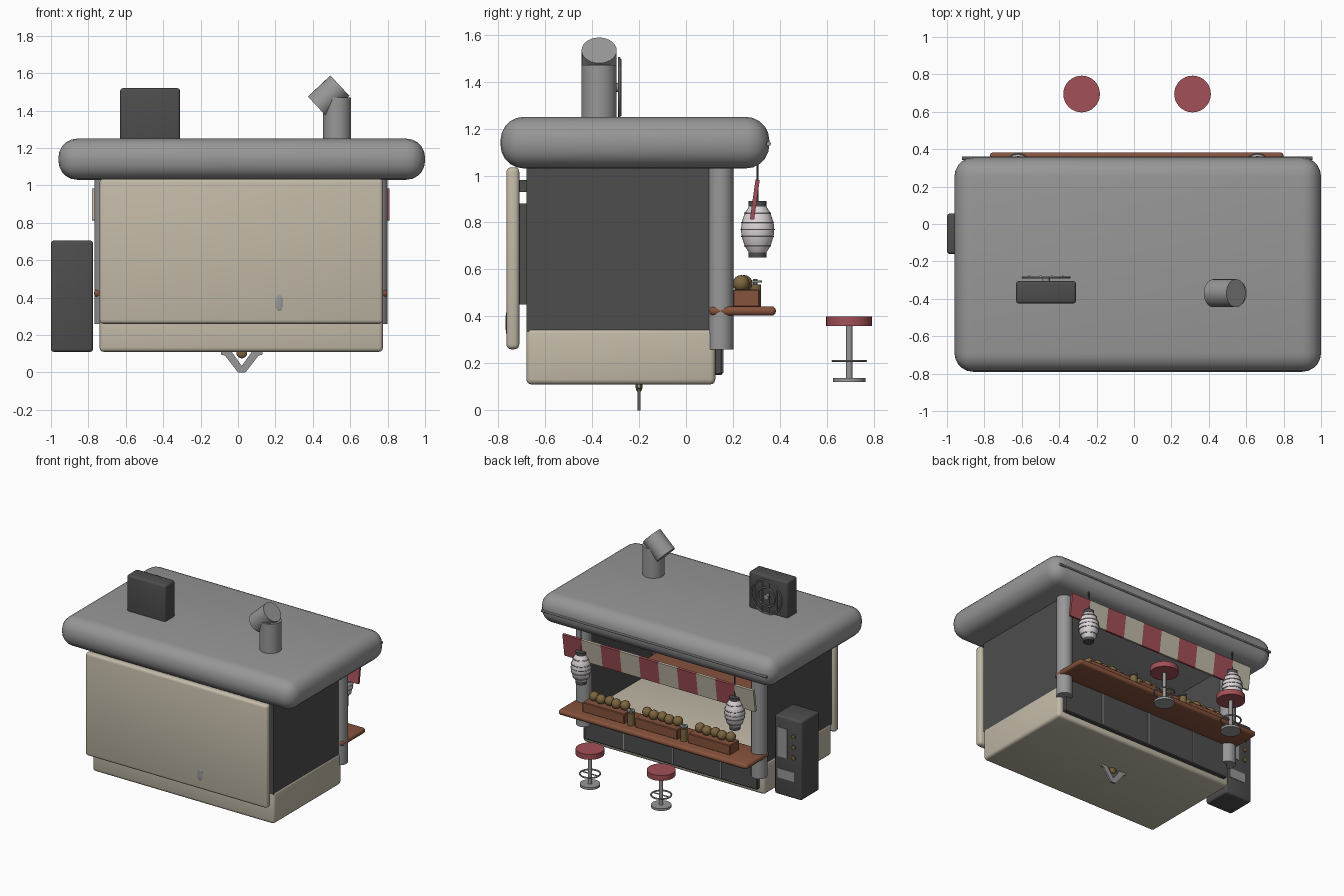
import bpy, bmesh, math
from mathutils import Vector, Matrix

if "Cube" in bpy.data.objects:
    bpy.data.objects.remove(bpy.data.objects["Cube"])


def material(name, c):
    m = bpy.data.materials.new(name)
    m.diffuse_color = (*c, 1)
    m.use_nodes = True
    m.node_tree.nodes["Principled BSDF"].inputs["Base Color"].default_value = m.diffuse_color
    return m


GREY = material("grey metal", (0.31, 0.31, 0.31))
DARK = material("dark panel", (0.075, 0.075, 0.075))
BEIGE = material("beige shell", (0.54, 0.49, 0.39))
BROWN = material("brown wood", (0.24, 0.085, 0.045))
RED = material("red cloth", (0.36, 0.08, 0.095))
WHITE = material("white paper", (0.72, 0.66, 0.69))
BUN = material("bun brown", (0.2, 0.13, 0.05))


def finish(name, bm, mats, smooth=True):
    me = bpy.data.meshes.new(name)
    bmesh.ops.recalc_face_normals(bm, faces=bm.faces[:])
    bm.to_mesh(me)
    bm.free()
    for m in (mats if isinstance(mats, list) else [mats]):
        me.materials.append(m)
    ob = bpy.data.objects.new(name, me)
    bpy.context.collection.objects.link(ob)
    if smooth:
        bpy.ops.object.select_all(action='DESELECT')
        ob.select_set(True)
        bpy.context.view_layer.objects.active = ob
        bpy.ops.object.shade_smooth_by_angle(angle=math.radians(35))
    return ob


def box(name, x, y, z, mat, bevel=0, seg=3):
    bm = bmesh.new()
    bmesh.ops.create_cube(bm, size=1)
    for v in bm.verts:
        v.co = [(r[0] + r[1]) / 2 + c * (r[1] - r[0]) for r, c in zip((x, y, z), v.co)]
    if bevel:
        bmesh.ops.bevel(bm, geom=bm.edges[:], offset=bevel, segments=seg, profile=0.5, affect='EDGES')
    return finish(name, bm, mat)


def rod(name, a, b, r, mat, n=24):
    a, b = Vector(a), Vector(b)
    bm = bmesh.new()
    rot = (b - a).to_track_quat('Z', 'Y').to_matrix().to_4x4()
    bmesh.ops.create_cone(bm, cap_ends=True, segments=n, radius1=r, radius2=r, depth=(b - a).length,
                          matrix=Matrix.Translation((a + b) / 2) @ rot)
    return finish(name, bm, mat)


def ball(name, p, r, mat, scale=(1, 1, 1)):
    bm = bmesh.new()
    bmesh.ops.create_uvsphere(bm, u_segments=14, v_segments=8, radius=r,
                              matrix=Matrix.Translation(p) @ Matrix.Diagonal((*scale, 1)))
    return finish(name, bm, mat)


def ring(name, p, R, r, mat, rot=(0, 0, 0)):
    bpy.ops.mesh.primitive_torus_add(location=p, rotation=rot, major_radius=R, minor_radius=r,
                                     major_segments=28, minor_segments=6)
    ob = bpy.context.object
    ob.name = name
    ob.data.materials.append(mat)
    bpy.ops.object.shade_smooth_by_angle(angle=math.radians(50))


# roof and trim
box("roof", (-0.96, 1.0), (-0.79, 0.355), (1.03, 1.25), GREY, 0.1, 5)
rod("roof_trim", (-0.92, 0.352, 1.135), (0.955, 0.352, 1.135), 0.01, GREY, 8)

# body: tub, dark walls, back panel with hinges
box("tub", (-0.74, 0.775), (-0.68, 0.125), (0.11, 0.35), BEIGE, 0.022)
box("rear_wall", (-0.735, 0.77), (-0.68, -0.645), (0.335, 1.05), DARK)
for s, x in (("left", -0.735), ("right", 0.735)):
    box(s + "_wall", (x, x + 0.035), (-0.68, 0.125), (0.34, 1.05), DARK)
box("outer_panel", (-0.74, 0.775), (-0.765, -0.71), (0.26, 1.035), BEIGE, 0.02)
box("panel_mount", (-0.7, 0.73), (-0.715, -0.675), (0.45, 0.88), DARK)
box("panel_mount_top", (-0.7, 0.73), (-0.715, -0.675), (0.93, 0.98), DARK)
ball("panel_handle", (0.22, -0.765, 0.372), 0.045, GREY, (0.5, 0.08, 1))

# panels below the counter, divided by thin grey strips
box("counter_front", (-0.7, 0.74), (0.12, 0.155), (0.15, 0.41), DARK, 0.006, 1)
for x in (-0.4, 0.0, 0.41):
    box("panel_divider", (x - 0.004, x + 0.004), (0.15, 0.159), (0.16, 0.4), GREY)

# pillars and counter
for x in (-0.713, 0.745):
    rod("pillar", (x, 0.147, 0.26), (x, 0.147, 1.05), 0.055, GREY)
box("counter", (-0.77, 0.80), (0.1, 0.383), (0.403, 0.443), BROWN, 0.018)
box("inner_shelf", (-0.6, 0.68), (-0.65, -0.5), (0.49, 0.52), BROWN)

# trays of buns
for cx in (0.47, 0.03, -0.41):
    box("tray", (cx - 0.175, cx + 0.175), (0.2, 0.313), (0.44, 0.515), BROWN, 0.005, 1)
    for i in range(5):
        ball("bun", (cx + (i - 2) * 0.064, 0.235 + 0.012 * (i % 2), 0.54), 0.036, BUN)
# lidded cups between the trays
for x in (0.25, -0.19):
    rod("cup", (x, 0.295, 0.44), (x, 0.295, 0.535), 0.025, BUN, 16)
    rod("cup_lid", (x, 0.295, 0.545), (x, 0.295, 0.553), 0.028, GREY, 16)
    rod("cup_knob", (x, 0.295, 0.53), (x, 0.295, 0.56), 0.01, GREY, 10)

# striped awning, coloured by x
bm = bmesh.new()
bmesh.ops.create_cube(bm, size=1, matrix=Matrix.Translation((0.015, 0.293, 0.897))
                      @ Matrix.Rotation(-0.14, 4, 'X') @ Matrix.Diagonal((1.59, 0.018, 0.17, 1)))
for i in range(1, 10):
    bmesh.ops.bisect_plane(bm, geom=bm.verts[:] + bm.edges[:] + bm.faces[:],
                           plane_co=(-0.78 + i * 0.159, 0, 0), plane_no=(1, 0, 0))
for f in bm.faces:
    f.material_index = min(9, max(0, int((f.calc_center_median().x + 0.78) / 0.159))) % 2
finish("awning", bm, [BEIGE, RED], False)

# lanterns
for x in (-0.62, 0.66):
    prof = [(0.036, -0.1), (0.055, -0.07), (0.068, -0.03), (0.071, 0.0), (0.068, 0.03), (0.055, 0.07), (0.036, 0.1)]
    bm = bmesh.new()
    loops = [[bm.verts.new((x + r * math.cos(k * math.pi / 8), 0.305 + r * math.sin(k * math.pi / 8), 0.77 + z))
              for k in range(16)] for r, z in prof]
    for a, b in zip(loops, loops[1:]):
        for k in range(16):
            bm.faces.new((a[k], a[(k + 1) % 16], b[(k + 1) % 16], b[k]))
    finish("lantern", bm, WHITE)
    for r, z in prof[1:-1]:
        ring("lantern_rib", (x, 0.305, 0.77 + z), r, 0.003, GREY)
    for z in (0.65, 0.868):
        rod("lantern_cap", (x, 0.305, z), (x, 0.305, z + 0.024), 0.038, DARK, 16)
    rod("lantern_hanger", (x, 0.305, 0.88), (x, 0.305, 1.05), 0.004, DARK, 6)

# stools
for x in (-0.28, 0.313):
    rod("stool_seat", (x, 0.695, 0.36), (x, 0.695, 0.4), 0.098, RED, 32)
    rod("stool_pole", (x, 0.695, 0.13), (x, 0.695, 0.365), 0.014, GREY, 12)
    rod("stool_base", (x, 0.695, 0.12), (x, 0.695, 0.137), 0.07, GREY)
    ring("stool_footrest", (x, 0.695, 0.21), 0.07, 0.006, GREY)
    rod("footrest_bar", (x - 0.07, 0.695, 0.21), (x + 0.07, 0.695, 0.21), 0.005, GREY, 6)

# vending machine with window, buttons and slot on its +y side
box("vending_machine", (-1.0, -0.775), (-0.16, 0.056), (0.11, 0.705), DARK, 0.015)
box("vending_window", (-0.885, -0.805), (0.05, 0.06), (0.4, 0.62), GREY)
box("vending_slot", (-0.94, -0.805), (0.05, 0.06), (0.24, 0.31), GREY)
for z in (0.42, 0.5, 0.58):
    rod("vending_button", (-0.938, 0.05, z), (-0.938, 0.066, z), 0.016, BUN, 12)

# roof fan unit
box("fan_unit", (-0.63, -0.31), (-0.425, -0.305), (1.2, 1.52), DARK, 0.015)
for R in (0.125, 0.07):
    ring("fan_ring", (-0.47, -0.285, 1.375), R, 0.006, GREY, (math.pi / 2, 0, 0))
for i in range(4):
    x = -0.47 + (i - 1.5) * 0.06
    h = math.sqrt(0.125 ** 2 - (x + 0.47) ** 2)
    rod("fan_bar", (x, -0.279, 1.375 - h), (x, -0.279, 1.375 + h), 0.005, GREY, 6)
rod("fan_hub", (-0.47, -0.31, 1.375), (-0.47, -0.28, 1.375), 0.02, GREY, 12)

# chimney with tilted top
rod("chimney", (0.53, -0.37, 1.2), (0.53, -0.37, 1.47), 0.075, GREY, 28)
rod("chimney_top", (0.425, -0.37, 1.42), (0.545, -0.37, 1.533), 0.075, GREY, 28)

# V-shaped coupling under the floor
for s in (-1, 1):
    bm = bmesh.new()
    pts = [(0, 0), (0.02, 0), (0.09, 0.09), (0.11, 0.095), (0.11, 0.112), (0.055, 0.112), (0, 0.035)]
    f = bm.faces.new([bm.verts.new((0.02 + s * px, -0.207, pz)) for px, pz in pts])
    ex = bmesh.ops.extrude_face_region(bm, geom=[f])
    for v in ex["geom"]:
        if isinstance(v, bmesh.types.BMVert):
            v.co.y += 0.014
    finish("coupling_arm", bm, GREY, False)
ball("coupling_ball", (0.02, -0.2, 0.105), 0.03, BUN, (1, 0.5, 1))
